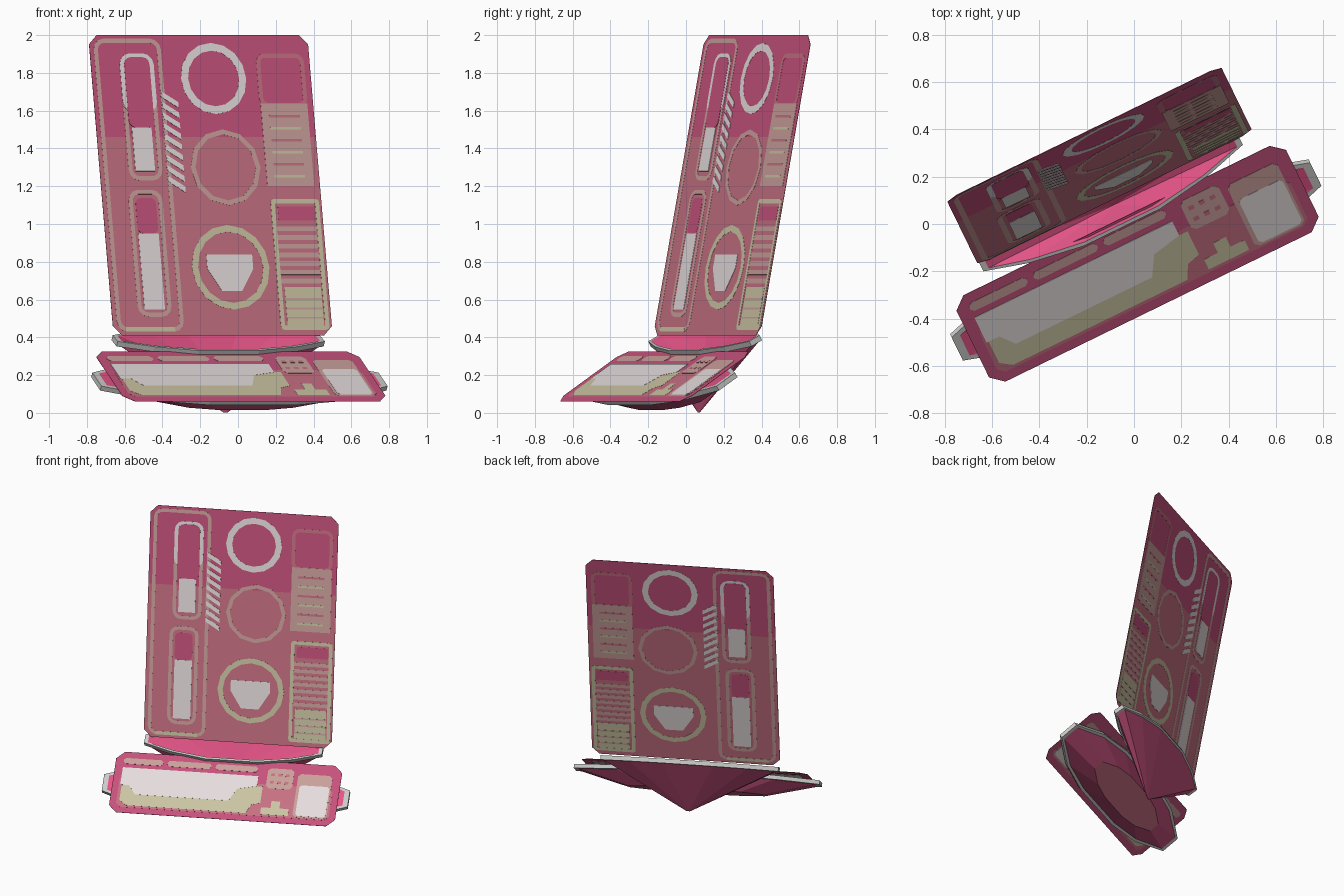
import bpy, bmesh, math
from mathutils import Matrix, Vector

if "Cube" in bpy.data.objects:
    bpy.data.objects.remove(bpy.data.objects["Cube"])

def mat(name, rgb):
    m = bpy.data.materials.new(name)
    m.diffuse_color = [((c / 255 + 0.055) / 1.055) ** 2.4 for c in rgb] + [1]
    m.use_nodes = True
    m.node_tree.nodes["Principled BSDF"].inputs["Base Color"].default_value = m.diffuse_color
    return m

CRIMSON = mat("crimson", (198, 82, 125))
DUSKY = mat("dusky rose", (198, 112, 130))
ROSE = mat("rose beige", (202, 160, 155))
GREEN = mat("green beige", (203, 196, 163))
LIGHT = mat("pale grey", (230, 221, 221))
GREY = mat("rim grey", (203, 203, 200))
PINK = mat("bright pink", (228, 84, 135))

# Whole model is turned about z; u = width, w = backward, z = up
TURN = Matrix.Rotation(math.radians(26), 4, 'Z')

def frame(origin, tilt):
    """Local plane: x along the width, y up the slope, z out of the front."""
    return TURN @ Matrix.Translation(origin) @ Matrix.Rotation(tilt, 4, 'X')

SCREEN = frame((-0.023, 0.133, 0.41), math.radians(79.1))
KEYS = frame((-0.06, -0.36, 0.06), math.radians(33.2))
KEY_DISH = KEYS @ Matrix.Translation((0, 0.242, -0.018))
SCREEN_DISH = frame((-0.05, 0.13, 0.395), math.radians(28))

def finish(name, bm, mats):
    bmesh.ops.recalc_face_normals(bm, faces=bm.faces)
    me = bpy.data.meshes.new(name)
    bm.to_mesh(me)
    bm.free()
    for m in mats:
        me.materials.append(m)
    bpy.context.collection.objects.link(bpy.data.objects.new(name, me))

def plate(name, M, pts, m, level=1, hole=None):
    """Thin slab showing on both sides of the sheet; hole makes it an outline."""
    h = 0.001 + 0.0008 * level
    bm = bmesh.new()
    loop = lambda p, z: [bm.verts.new(M @ Vector((a, b, z))) for a, b in p]
    top, bot = loop(pts, h), loop(pts, -h)
    n = len(pts)
    wall = lambda A, B: [bm.faces.new((A[i], A[(i + 1) % n], B[(i + 1) % n], B[i])) for i in range(n)]
    wall(top, bot)
    if hole:
        t2, b2 = loop(hole, h), loop(hole, -h)
        wall(t2, b2)
        wall(top, t2)
        wall(bot, b2)
    else:
        bm.faces.new(top)
        bm.faces.new(bot)
    finish(name, bm, [m])

def rounded(a0, b0, a1, b1, r, steps=3):
    pts = []
    for k, (ca, cb) in enumerate([(a1 - r, b1 - r), (a0 + r, b1 - r), (a0 + r, b0 + r), (a1 - r, b0 + r)]):
        for i in range(steps + 1):
            t = math.pi / 2 * (k + i / steps)
            pts.append((ca + r * math.cos(t), cb + r * math.sin(t)))
    return pts

def box(a0, b0, a1, b1):
    return [(a0, b0), (a1, b0), (a1, b1), (a0, b1)]

def outline(name, M, a0, b0, a1, b1, r, t, m, level=1):
    plate(name, M, rounded(a0, b0, a1, b1, r), m, level,
          rounded(a0 + t, b0 + t, a1 - t, b1 - t, max(r - t, 0.005)))

def circle(ca, cb, r, n):
    return [(ca + r * math.cos(2 * math.pi * i / n), cb + r * math.sin(2 * math.pi * i / n)) for i in range(n)]

# --- Screen sheet: crimson top, dusky lower part
W, H, C = 0.645, 1.62, 0.05
plate("screen_top", SCREEN, [(-W, 1.07), (W, 1.07), (W, H - C), (W - C, H), (C - W, H), (-W, H - C)], CRIMSON, 0)
plate("screen_lower", SCREEN, [(-W, C), (C - W, 0), (W - C, 0), (W, C), (W, 1.07), (-W, 1.07)], DUSKY, 0)

# Left column: tall frame and two gauges
outline("left_frame", SCREEN, -0.62, 0.02, -0.225, 1.6, 0.06, 0.024, ROSE)
plate("left_frame_foot", SCREEN, box(-0.57, 0.02, -0.28, 0.044), GREEN, 2)
outline("upper_gauge_outline", SCREEN, -0.475, 0.835, -0.275, 1.52, 0.06, 0.024, ROSE)
plate("upper_gauge_cap", SCREEN, rounded(-0.475, 1.2, -0.275, 1.52, 0.06), LIGHT, 2)
plate("upper_gauge_window", SCREEN, rounded(-0.45, 1.12, -0.3, 1.5, 0.04), CRIMSON, 3)
plate("upper_gauge_fill", SCREEN, box(-0.435, 0.885, -0.32, 1.12), LIGHT, 3)
outline("lower_gauge_outline", SCREEN, -0.49, 0.1, -0.29, 0.785, 0.06, 0.024, ROSE)
plate("lower_gauge_window", SCREEN, rounded(-0.45, 0.55, -0.33, 0.74, 0.03), CRIMSON, 1)
plate("lower_gauge_fill", SCREEN, box(-0.45, 0.14, -0.33, 0.55), LIGHT, 2)

# Diagonal slashes
for i in range(9):
    b = 0.77 + i * 0.057
    plate("slash", SCREEN, [(-0.15, b), (-0.15, b + 0.032), (-0.245, b + 0.09), (-0.245, b + 0.058)], LIGHT, 3)

# Middle column: three dials
for name, a, b, ro, ri, n, m in [("top_dial", 0.071, 1.385, 0.192, 0.15, 16, LIGHT),
                                 ("middle_dial", 0.098, 0.906, 0.205, 0.178, 12, ROSE),
                                 ("bottom_dial", 0.078, 0.367, 0.228, 0.192, 16, GREEN)]:
    plate(name, SCREEN, circle(a, b, ro, n), m, 1, circle(a, b, ri, n))
plate("bottom_dial_marker", SCREEN, [(0.015, 0.24), (0.135, 0.24), (0.21, 0.36), (0.21, 0.435),
                                     (-0.06, 0.435), (-0.06, 0.36)], LIGHT, 2)

# Right column: two lists with header tabs
outline("upper_list_tab", SCREEN, 0.33, 1.23, 0.612, 1.52, 0.05, 0.024, DUSKY)
plate("upper_list", SCREEN, box(0.335, 0.805, 0.61, 1.25), ROSE, 2)
for i in range(6):
    b = 0.85 + i * 0.065
    plate("upper_list_line", SCREEN, box(0.38, b, 0.56, b + 0.014), DUSKY if i % 2 else GREEN, 3)
outline("lower_list_outline", SCREEN, 0.345, 0.03, 0.63, 0.735, 0.02, 0.024, GREEN, 2)
plate("lower_list_header", SCREEN, box(0.385, 0.62, 0.6, 0.695), CRIMSON, 1)
plate("lower_list_block", SCREEN, box(0.385, 0.05, 0.6, 0.26), GREEN, 1)
for i in range(7):
    b = 0.28 + i * 0.047
    plate("lower_list_line", SCREEN, box(0.365, b, 0.61, b + 0.026), ROSE, 1)
for i in range(3):
    plate("lower_block_line", SCREEN, box(0.385, 0.09 + i * 0.05, 0.6, 0.1 + i * 0.05), ROSE, 3)

# --- Keyboard sheet
plate("keyboard", KEYS, rounded(-0.775, 0, 0.775, 0.484, 0.055, 1), CRIMSON, 0)
plate("keyboard_inset", KEYS, rounded(-0.73, 0.045, 0.73, 0.3, 0.03, 1), DUSKY, 1)
plate("key_field_lower", KEYS, [(-0.66, 0.06), (0.16, 0.06), (0.19, 0.13), (0.25, 0.15), (0.25, 0.28),
                                (-0.71, 0.28), (-0.71, 0.1)], GREEN, 2)
plate("key_field", KEYS, [(-0.72, 0.36), (-0.72, 0.22), (-0.66, 0.22), (-0.61, 0.15), (0.03, 0.15),
                          (0.08, 0.25), (0.21, 0.28), (0.21, 0.36)], LIGHT, 3)
for a0, a1 in [(-0.72, -0.45), (-0.42, -0.12), (-0.09, 0.2)]:
    plate("function_key_row", KEYS, rounded(a0, 0.39, a1, 0.435, 0.015, 1), ROSE, 2)
plate("key_cluster", KEYS, rounded(0.27, 0.27, 0.45, 0.43, 0.02, 1), ROSE, 2)
for i in range(6):
    a, b = 0.295 + 0.05 * (i % 3), 0.31 + 0.06 * (i // 3)
    plate("cluster_gap", KEYS, box(a, b, a + 0.025, b + 0.02), DUSKY, 3)
plate("arrow_keys", KEYS, [(0.26, 0.06), (0.45, 0.06), (0.45, 0.115), (0.385, 0.115), (0.385, 0.17),
                           (0.325, 0.17), (0.325, 0.115), (0.26, 0.115)], GREEN, 2)
plate("number_pad_base", KEYS, rounded(0.48, 0.055, 0.715, 0.4, 0.02, 1), ROSE, 2)
plate("number_pad", KEYS, rounded(0.5, 0.065, 0.705, 0.31, 0.015, 1), LIGHT, 3)

# --- Projector dishes: grey rim, pink bowl above, faceted hull below
def dish(name, M, quarter, thick, bowl, hull_scale, hull):
    pts = quarter + [(-a, b) for a, b in reversed(quarter)]
    pts += [(-a, -b) for a, b in pts]
    n = len(pts)
    bm = bmesh.new()
    def loop(inset, z, s=1, c=Vector((0, 0, 0))):
        return [bm.verts.new(M @ (Vector((a * s * (1 - inset * 0.35), b * s * (1 - inset), z)) + c)) for a, b in pts]
    def skin(A, B, m):
        for i in range(n):
            bm.faces.new((A[i], A[(i + 1) % n], B[(i + 1) % n], B[i])).material_index = m
    inner, top, bot, under = loop(0.12, 0), loop(0, 0), loop(0, -thick), loop(0.1, -thick)
    skin(inner, top, 0)
    skin(top, bot, 0)
    skin(bot, under, 0)
    low = loop(0, 0, hull_scale, hull)
    skin(under, low, 1)
    bm.faces.new(low).material_index = 2
    centre = bm.verts.new(M @ Vector(bowl))
    for i in range(n):
        bm.faces.new((inner[i], inner[(i + 1) % n], centre)).material_index = 3
    finish(name, bm, [GREY, CRIMSON, DUSKY, PINK])

dish("keyboard_dish", KEY_DISH, [(0.843, 0.065), (0.56, 0.165), (0.26, 0.205)], 0.028,
     (0, 0, -0.04), 0.55, Vector((0, 0, -0.12)))
tip = SCREEN_DISH.inverted() @ (TURN @ Vector((-0.03, 0.09, 0.003)))
dish("screen_dish", SCREEN_DISH, [(0.61, 0.035), (0.42, 0.095), (0.18, 0.137)], 0.03,
     tuple(tip * 0.5), 0.02, tip)
